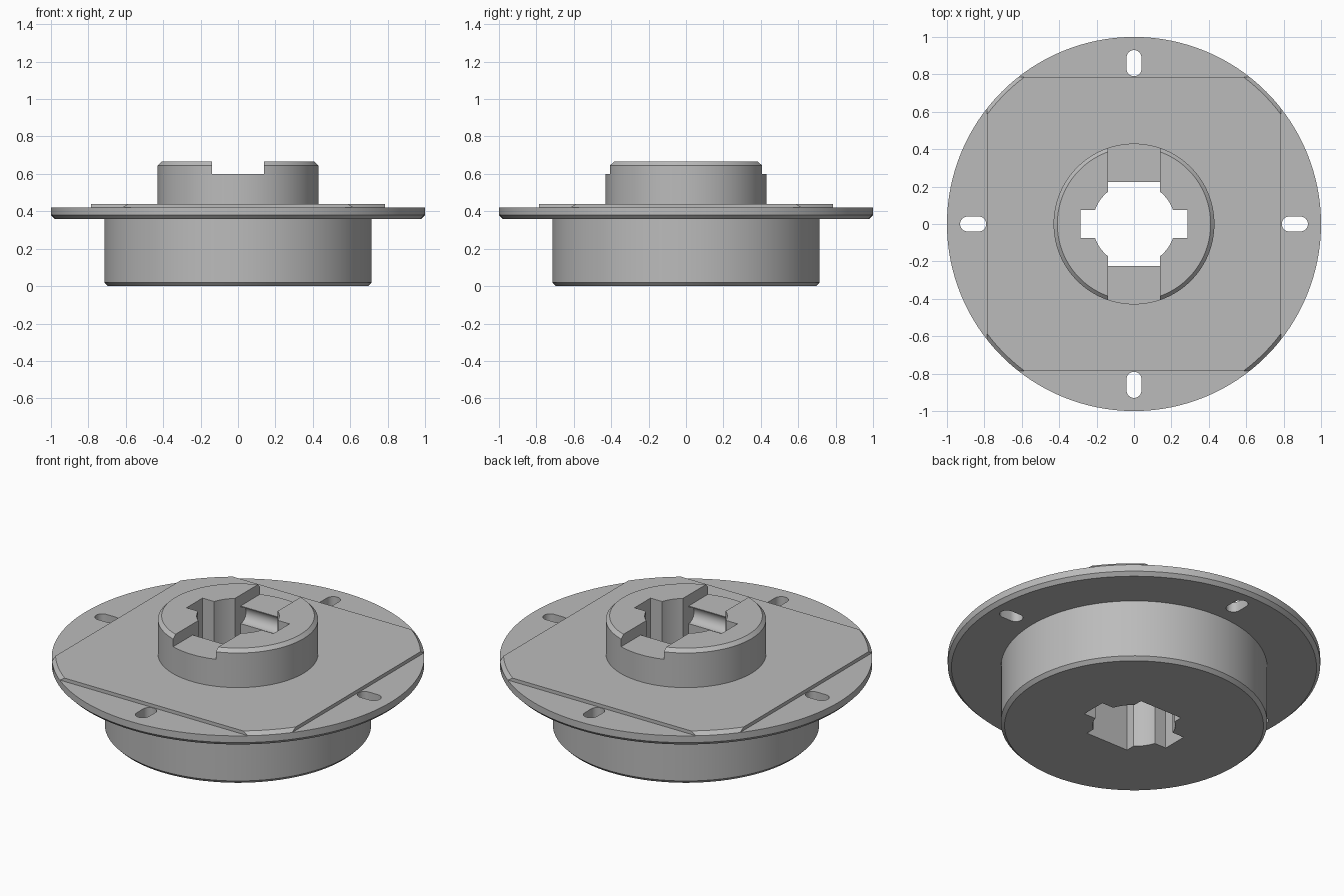
import bpy, bmesh, math
from mathutils import Matrix, Vector

cube = bpy.data.objects.get("Cube")
if cube:
    bpy.data.objects.remove(cube, do_unlink=True)

metal = bpy.data.materials.new("grey metal")
metal.use_nodes = True
GREY = (0.5, 0.5, 0.5, 1)
metal.diffuse_color = GREY
metal.node_tree.nodes["Principled BSDF"].inputs["Base Color"].default_value = GREY


def make(name, bm):
    bmesh.ops.recalc_face_normals(bm, faces=bm.faces)
    me = bpy.data.meshes.new(name)
    bm.to_mesh(me)
    bm.free()
    me.materials.append(metal)
    ob = bpy.data.objects.new(name, me)
    bpy.context.collection.objects.link(ob)
    return ob


def lathe(name, profile, n=128):
    """Solid of revolution with flat end caps."""
    bm = bmesh.new()
    rings = [[bm.verts.new((r * math.cos(2 * math.pi * i / n),
                            r * math.sin(2 * math.pi * i / n), z))
              for i in range(n)] for r, z in profile]
    for a, b in zip(rings, rings[1:]):
        for i in range(n):
            j = (i + 1) % n
            bm.faces.new((a[i], a[j], b[j], b[i]))
    bm.faces.new(rings[0])
    bm.faces.new(rings[-1])
    return make(name, bm)


def box(name, lo, hi):
    lo, hi = Vector(lo), Vector(hi)
    bm = bmesh.new()
    bmesh.ops.create_cube(bm, size=1, matrix=Matrix.Translation((lo + hi) / 2)
                          @ Matrix.Diagonal((*(hi - lo), 1)))
    return make(name, bm)


def rod(name, radius, length, matrix):
    bm = bmesh.new()
    bmesh.ops.create_cone(bm, cap_ends=True, segments=48, radius1=radius,
                          radius2=radius, depth=length, matrix=matrix)
    return make(name, bm)


def obround(name, start, end, half):
    """Upright prism with round ends, lying along +x."""
    bm = bmesh.new()
    pts = []
    for cx, a0 in ((end - half, -90), (start + half, 90)):
        for i in range(13):
            a = math.radians(a0 + 15 * i)
            pts.append((cx + half * math.cos(a), half * math.sin(a), 0.3))
    face = bm.faces.new([bm.verts.new(p) for p in pts])
    ext = bmesh.ops.extrude_face_region(bm, geom=[face])
    bmesh.ops.translate(bm, vec=(0, 0, 0.3),
                        verts=[v for v in ext["geom"] if isinstance(v, bmesh.types.BMVert)])
    return make(name, bm)


# Turned body: drum, flange and hub with chamfered rims
body = lathe("flanged_hub", [
    (0.695, 0), (0.715, 0.02), (0.715, 0.36), (0.98, 0.36), (1, 0.38),
    (1, 0.42), (0.98, 0.44), (0.43, 0.44), (0.43, 0.645), (0.41, 0.665)])

cutters = []
# Bore, side keyways, wide arms and top slot
cutters.append(rod("bore_cutter", 0.222, 2, Matrix.Identity(4)))
cutters.append(box("keyway_cutter", (-0.285, -0.075, -1), (0.285, 0.075, 1)))
cutters.append(box("arm_cutter", (-0.14, -0.225, -1), (0.14, 0.225, 1)))
cutters.append(box("slot_cutter", (-0.14, -0.6, 0.6), (0.14, 0.6, 1)))

# Rounded grooves just under the slot floor
for s in (-1, 1):
    cutters.append(rod("groove_cutter", 0.05, 0.28,
                       Matrix.Translation((0, s * 0.225, 0.545))
                       @ Matrix.Rotation(math.pi / 2, 4, "Y")))

# Step around the square pad, and the four mounting slots
for k in range(4):
    turn = Matrix.Rotation(k * math.pi / 2, 4, "Z")
    step = box("step_cutter", (0.787, -0.75, 0.42), (1.2, 0.75, 0.6))
    hole = obround("mount_slot_cutter", 0.79, 0.93, 0.04)
    for c in (step, hole):
        c.data.transform(turn)
        cutters.append(c)

bpy.context.view_layer.objects.active = body
for c in cutters:
    c.hide_render = True
    mod = body.modifiers.new("cut", "BOOLEAN")
    mod.operation = "DIFFERENCE"
    mod.solver = "EXACT"
    mod.object = c
    bpy.ops.object.modifier_apply(modifier=mod.name)
    bpy.data.objects.remove(c, do_unlink=True)

bpy.ops.object.select_all(action="DESELECT")
body.select_set(True)
bpy.ops.object.shade_smooth_by_angle(angle=math.radians(30))
